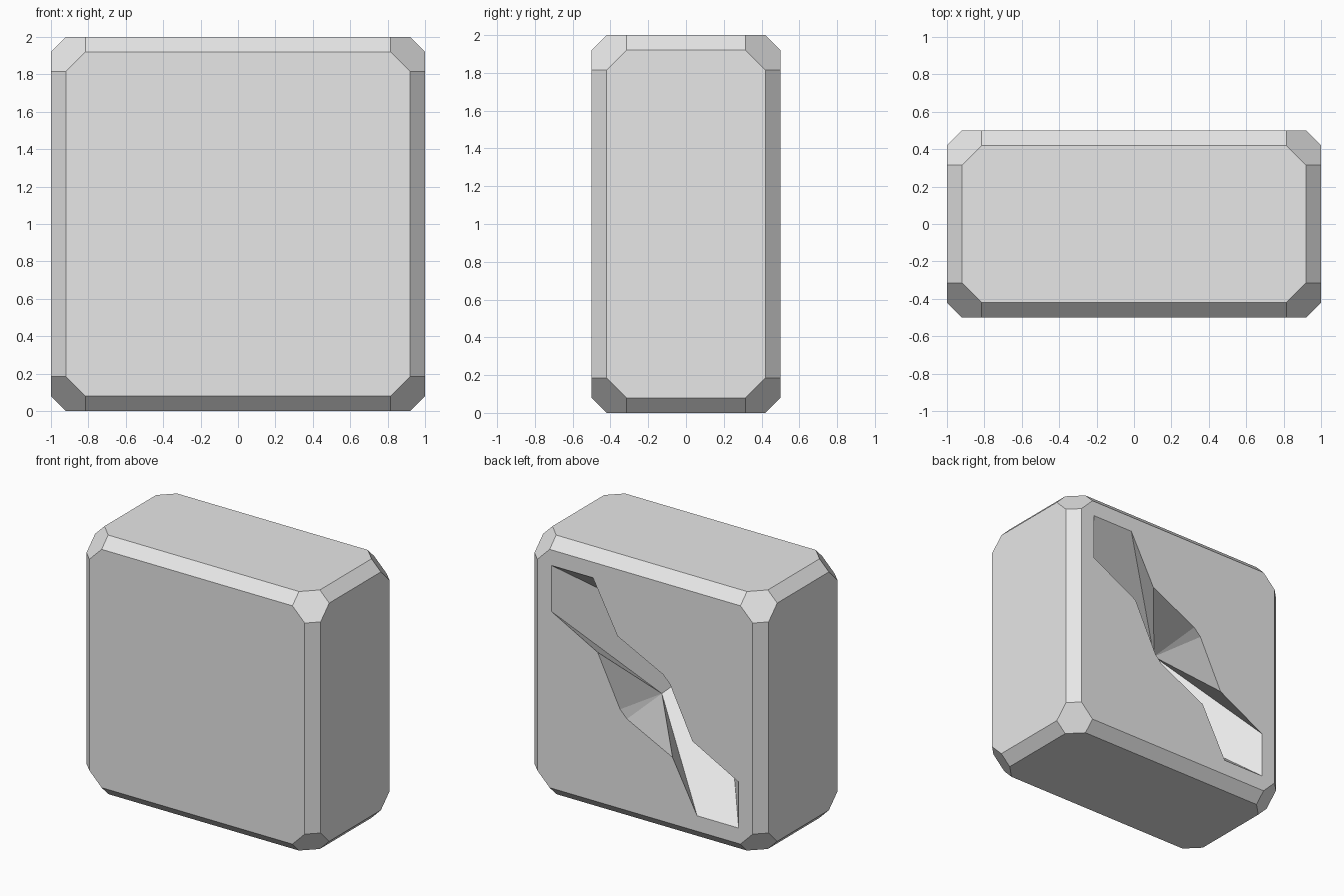
import bpy, bmesh, math
from itertools import permutations, product

cube = bpy.data.objects.get("Cube")
if cube:
    bpy.data.objects.remove(cube, do_unlink=True)

grey = bpy.data.materials.new("light_grey")
grey.use_nodes = True
grey.diffuse_color = (0.8, 0.8, 0.8, 1)
grey.node_tree.nodes["Principled BSDF"].inputs["Base Color"].default_value = (0.8, 0.8, 0.8, 1)

HALF = (1.0, 0.5, 1.0)
BEVEL, CORNER = 0.08, 0.185
SLOPE = 1.2          # pit depth per unit away from its rim

bm = bmesh.new()

# Block with bevelled edges and cut corners
for cuts in permutations((0, BEVEL, CORNER)):
    for signs in product((-1, 1), repeat=3):
        bm.verts.new([s * (h - c) for s, h, c in zip(signs, HALF, cuts)])
bmesh.ops.convex_hull(bm, input=bm.verts)
bmesh.ops.dissolve_limit(bm, angle_limit=0.01, verts=bm.verts, edges=bm.edges)

# Open the back panel, keeping its rim in order
back = max(bm.faces, key=lambda f: f.calc_center_median().y)
start = math.atan2(0.8, 0.92)
rim = sorted(back.verts, key=lambda v: (math.atan2(v.co.z, v.co.x) - start) % math.tau)
bmesh.ops.delete(bm, geom=[back], context='FACES_ONLY')

# Diagonal slot outline: one side, then the same side turned half round
side = [(0.8, 0.8), (0.445, 0.8), (0.235, 0.405), (-0.154, 0.213),
        (-0.213, 0.154), (-0.405, -0.235), (-0.8, -0.445)]
apex = bm.verts.new((0, HALF[1] - SLOPE * 0.8, 0))


def turned(s):
    slot = [bm.verts.new((s * x, HALF[1], s * z)) for x, z in side]
    p = 0.287
    under = bm.verts.new((-s * p, HALF[1] - SLOPE * (0.8 - p), s * p))
    return slot, under


halves = [turned(1), turned(-1)]
for i, (slot, under) in enumerate(halves):
    other, other_under = halves[1 - i]
    # Back panel around this side of the slot
    outer = [rim[(4 * i + k) % 8] for k in range(5)]
    bm.faces.new(outer + [other[0]] + slot[::-1])
    # Undercut lip beside the slot
    for a, b in zip(slot[1:], slot[2:]):
        bm.faces.new((a, b, under))
    # Sloping pit walls
    bm.faces.new((slot[0], slot[1], under, apex))
    bm.faces.new((slot[-1], other[0], apex, under))

bmesh.ops.recalc_face_normals(bm, faces=bm.faces)
bmesh.ops.translate(bm, verts=bm.verts, vec=(0, 0, HALF[2]))
mesh = bpy.data.meshes.new("bevelled_block")
bm.to_mesh(mesh)
bm.free()
mesh.materials.append(grey)
block = bpy.data.objects.new("bevelled_block", mesh)
bpy.context.collection.objects.link(block)
